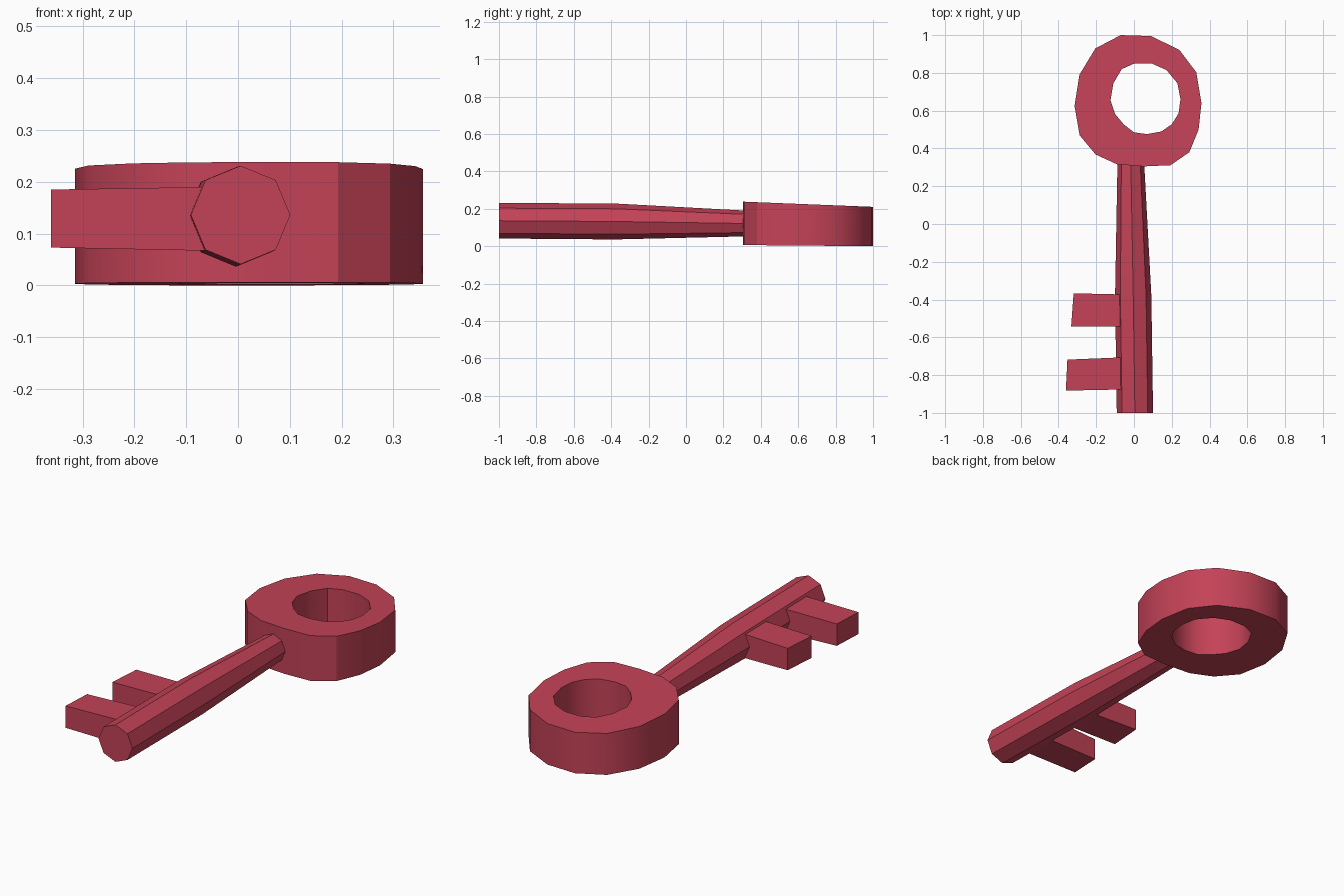
import bpy, bmesh, math

if "Cube" in bpy.data.objects:
    bpy.data.objects.remove(bpy.data.objects["Cube"])

red = bpy.data.materials.new("key red")
red.diffuse_color = (0.55, 0.055, 0.095, 1)
red.use_nodes = True
red.node_tree.nodes["Principled BSDF"].inputs["Base Color"].default_value = red.diffuse_color


def finish(name, bm):
    bmesh.ops.recalc_face_normals(bm, faces=bm.faces)
    mesh = bpy.data.meshes.new(name)
    bm.to_mesh(mesh)
    bm.free()
    mesh.materials.append(red)
    ob = bpy.data.objects.new(name, mesh)
    bpy.context.collection.objects.link(ob)
    bpy.ops.object.select_all(action='DESELECT')
    ob.select_set(True)
    bpy.context.view_layer.objects.active = ob
    bpy.ops.object.shade_smooth_by_angle(angle=math.radians(32))
    return ob


def bridge(bm, a, b):
    n = len(a)
    for i in range(n):
        j = (i + 1) % n
        bm.faces.new((a[i], a[j], b[j], b[i]))


# Bow: slightly irregular 15-sided ring whose thickness tapers to the back
outer = [(-.07, 1), (.09, .995), (.24, .922), (.33, .803), (.357, .64),
         (.342, .5), (.293, .38), (.193, .311), (.05, .305), (-.09, .316),
         (-.203, .368), (-.288, .47), (-.315, .625), (-.289, .79), (-.204, .93)]
inner = [(.003, .85), (.093, .85), (.172, .815), (.23, .745), (.246, .66),
         (.236, .586), (.2, .528), (.145, .49), (.07, .476), (0, .485),
         (-.055, .528), (-.1, .582), (-.124, .655), (-.109, .745), (-.065, .82)]


def top_z(y):
    return .238 - .04 * (y - .305)


def bottom_z(y):
    return .006 * (1 - y) / .7


bm = bmesh.new()
rings = [[bm.verts.new((x, y, fz(y))) for x, y in pts]
         for pts, fz in ((outer, bottom_z), (outer, top_z), (inner, top_z), (inner, bottom_z))]
for k in range(4):
    bridge(bm, rings[k], rings[(k + 1) % 4])
finish("bow", bm)

# Shank: octagonal rod narrowing toward the bow (y, centre x, centre z, radius x, radius z)
bm = bmesh.new()
loops = []
for y, cx, cz, rx, rz in ((-1, .005, .136, .096, .095),
                          (-.38, -.004, .132, .096, .096),
                          (.34, -.017, .121, .07, .068)):
    loops.append([bm.verts.new((cx + rx * math.cos(i * math.pi / 4), y,
                                cz + rz * math.sin(i * math.pi / 4))) for i in range(8)])
bridge(bm, loops[0], loops[1])
bridge(bm, loops[1], loops[2])
bm.faces.new(loops[0])
bm.faces.new(loops[2])
finish("shank", bm)

# Teeth: tapered blocks on the left side
for name, plan in (("rear_tooth", [(-.06, -.373), (-.06, -.543), (-.333, -.543), (-.32, -.367)]),
                   ("front_tooth", [(-.06, -.706), (-.06, -.876), (-.361, -.882), (-.353, -.718)])):
    bm = bmesh.new()
    low = [bm.verts.new((x, y, .067 if x > -.1 else .073)) for x, y in plan]
    high = [bm.verts.new((x, y, .19 if x > -.1 else .185)) for x, y in plan]
    bridge(bm, low, high)
    bm.faces.new(low)
    bm.faces.new(high)
    finish(name, bm)
